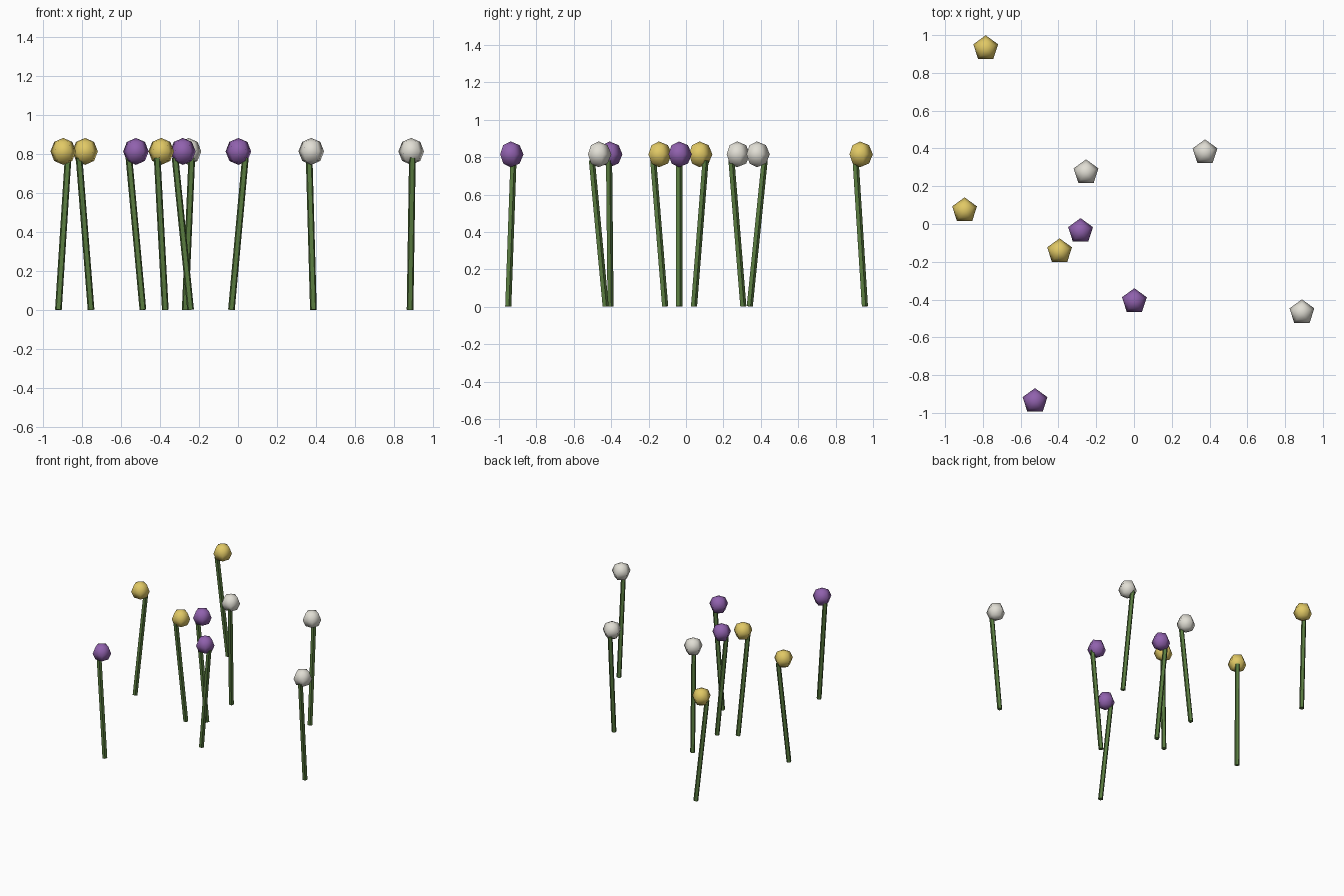
import bpy
from mathutils import Vector

cube = bpy.data.objects.get("Cube")
if cube:
    bpy.data.objects.remove(cube, do_unlink=True)


def make_material(name, rgb):
    mat = bpy.data.materials.new(name)
    mat.use_nodes = True
    mat.diffuse_color = (*rgb, 1)
    mat.node_tree.nodes["Principled BSDF"].inputs["Base Color"].default_value = (*rgb, 1)
    return mat


green = make_material("stem_green", (0.10, 0.20, 0.05))
petals = {
    "yellow": make_material("petal_yellow", (0.75, 0.58, 0.13)),
    "purple": make_material("petal_purple", (0.28, 0.12, 0.42)),
    "white": make_material("petal_white", (0.75, 0.73, 0.66)),
}

STEM_LENGTH = 0.785
STEM_RADIUS = 0.018
HEAD_RADIUS = 0.069
HEAD_HEIGHT = 0.815


def finish(name, mat):
    obj = bpy.context.object
    obj.name = name
    obj.data.materials.append(mat)
    return obj


def flower(index, colour, x, y, lean_x, lean_y):
    # Thin stem, tilted about its own middle
    axis = Vector((lean_x, lean_y, STEM_LENGTH / 2))
    tilt = Vector((0, 0, 1)).rotation_difference(axis).to_euler()
    bpy.ops.mesh.primitive_cylinder_add(
        vertices=5, radius=STEM_RADIUS, depth=STEM_LENGTH,
        location=(x, y, STEM_LENGTH / 2), rotation=tilt)
    finish(f"stem_{index}", green)

    # Five-sided rounded flower head, upright above the stem's middle
    bpy.ops.mesh.primitive_uv_sphere_add(
        segments=5, ring_count=4, radius=HEAD_RADIUS, location=(x, y, HEAD_HEIGHT))
    finish(f"flower_head_{index}", petals[colour])
    bpy.ops.object.shade_smooth()


# Colour, position, and sideways lean of the stem top
flowers = [
    ("yellow", -0.785, 0.93, -0.031, -0.025),
    ("yellow", -0.897, 0.072, 0.025, 0.031),
    ("yellow", -0.394, -0.145, -0.021, -0.032),
    ("white", -0.254, 0.273, 0.017, -0.032),
    ("white", 0.376, 0.379, -0.011, 0.04),
    ("white", 0.889, -0.468, 0.006, -0.037),
    ("purple", -0.283, -0.038, -0.04, 0),
    ("purple", 0.002, -0.409, 0.036, -0.004),
    ("purple", -0.524, -0.938, -0.036, 0.014),
]
for index, spec in enumerate(flowers, 1):
    flower(index, *spec)
